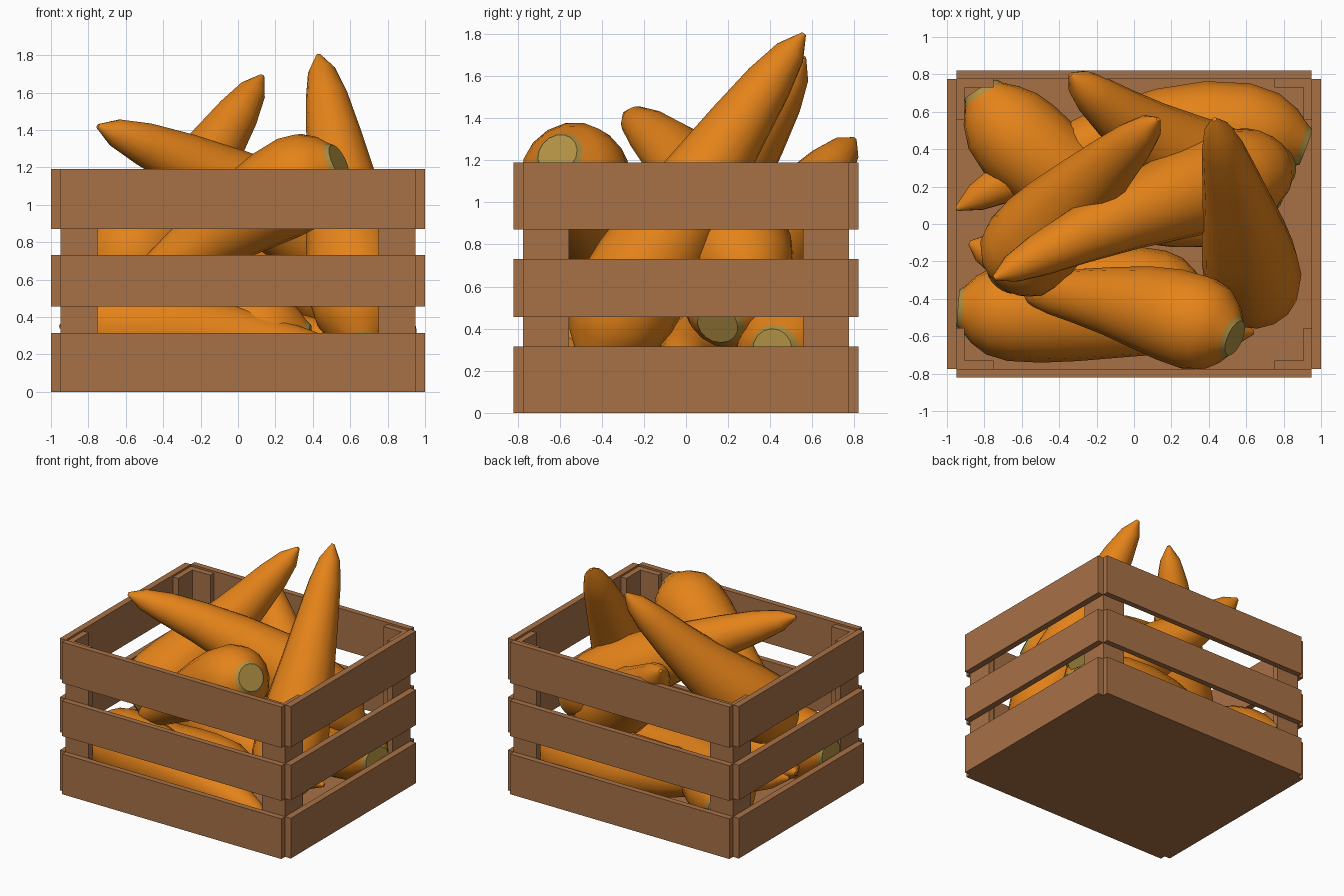
import bpy, bmesh, math
from mathutils import Vector

if "Cube" in bpy.data.objects:
    bpy.data.objects.remove(bpy.data.objects["Cube"])


def material(name, rgb):
    m = bpy.data.materials.new(name)
    m.diffuse_color = (*rgb, 1)
    m.use_nodes = True
    m.node_tree.nodes["Principled BSDF"].inputs["Base Color"].default_value = m.diffuse_color
    return m


WOOD = material("brown_wood", (0.39, 0.165, 0.062))
ORANGE = material("carrot_orange", (0.78, 0.227, 0.010))
OLIVE = material("olive_crown", (0.44, 0.28, 0.055))


def finish(bm, name, mats):
    bmesh.ops.recalc_face_normals(bm, faces=bm.faces)
    mesh = bpy.data.meshes.new(name)
    bm.to_mesh(mesh)
    bm.free()
    for m in mats:
        mesh.materials.append(m)
    ob = bpy.data.objects.new(name, mesh)
    bpy.context.collection.objects.link(ob)
    return ob


def box(name, x0, x1, y0, y1, z0, z1):
    bm = bmesh.new()
    bmesh.ops.create_cube(bm, size=1)
    for v in bm.verts:
        v.co = ((x0 + x1) / 2 + v.co.x * (x1 - x0),
                (y0 + y1) / 2 + v.co.y * (y1 - y0),
                (z0 + z1) / 2 + v.co.z * (z1 - z0))
    return finish(bm, name, [WOOD])


# Crate: floor, three rows of slats, L-shaped corner posts
box("crate_floor", -0.95, 0.95, -0.775, 0.775, 0, 0.05)
for i, (z0, z1) in enumerate([(0, 0.315), (0.455, 0.73), (0.87, 1.19)]):
    for s, side in ((-1, "front"), (1, "back")):
        box(f"{side}_slat_{i}", -0.95, 0.95, *sorted((s * 0.775, s * 0.82)), z0, z1)
    for s, side in ((-1, "left"), (1, "right")):
        box(f"{side}_slat_{i}", *sorted((s * 0.95, s * 1.0)), -0.775, 0.775, z0, z1)
for sx in (-1, 1):
    for sy in (-1, 1):
        box("corner_post_wide", *sorted((sx * 0.75, sx * 0.95)),
            *sorted((sy * 0.73, sy * 0.775)), 0.05, 1.175)
        box("corner_post_side", *sorted((sx * 0.905, sx * 0.95)),
            *sorted((sy * 0.555, sy * 0.73)), 0.05, 1.175)

# Carrot profile: (position along the axis, radius), crown to tip
PROFILE = [(0, 0.10), (0.02, 0.12), (0.06, 0.18), (0.12, 0.235), (0.2, 0.26),
           (0.32, 0.255), (0.45, 0.23), (0.6, 0.19), (0.75, 0.15), (0.87, 0.115),
           (0.95, 0.075), (1, 0.012)]
SIDES = 16


def carrot(name, base, mid, tip):
    """Sweep the profile along a smooth arc through three points."""
    a, b, c = Vector(base), Vector(mid), Vector(tip)
    bm = bmesh.new()
    rings = []
    u = (c - a).orthogonal().normalized()
    for t, r in PROFILE:
        p = a * (2 * t - 1) * (t - 1) + b * 4 * t * (1 - t) + c * t * (2 * t - 1)
        d = (a * (4 * t - 3) + b * (4 - 8 * t) + c * (4 * t - 1)).normalized()
        u = (u - d * u.dot(d)).normalized()
        w = d.cross(u)
        rings.append([bm.verts.new(p + (u * math.cos(k) + w * math.sin(k)) * r)
                      for k in (2 * math.pi * j / SIDES for j in range(SIDES))])
    for i in range(len(rings) - 1):
        for j in range(SIDES):
            k = (j + 1) % SIDES
            f = bm.faces.new((rings[i][j], rings[i][k], rings[i + 1][k], rings[i + 1][j]))
            f.smooth = True
            f.material_index = 1 if i == 0 else 0
    bm.faces.new(rings[0]).material_index = 1
    bm.faces.new(rings[-1])
    ob = finish(bm, name, [ORANGE, OLIVE])
    bpy.context.view_layer.objects.active = ob
    ob.select_set(True)
    bpy.ops.object.shade_smooth_by_angle(angle=math.radians(40))
    ob.select_set(False)


# Carrots on top of the pile
carrot("carrot_upright", (0.66, -0.44, 0.24), (0.58, -0.02, 0.96), (0.43, 0.56, 1.80))
carrot("carrot_across", (0.80, 0.31, 0.55), (0.12, 0.11, 1.03), (-0.75, -0.29, 1.42))
carrot("carrot_leaning", (-0.70, -0.30, 0.58), (-0.34, 0.11, 1.00), (0.13, 0.56, 1.69))
carrot("carrot_front", (0.54, -0.61, 1.23), (0.01, -0.44, 0.93), (-0.60, -0.36, 0.50))
carrot("carrot_back", (0.75, 0.15, 0.42), (0.18, 0.41, 0.82), (-0.34, 0.80, 1.30))
# Carrots on the floor
carrot("carrot_low_front", (-0.94, -0.45, 0.34), (-0.20, -0.51, 0.30), (0.64, -0.58, 0.15))
carrot("carrot_low_right", (0.92, 0.41, 0.30), (0.05, 0.48, 0.32), (-0.95, 0.08, 0.35))
carrot("carrot_low_left", (-0.82, 0.72, 0.32), (-0.20, 0.16, 0.33), (0.76, -0.02, 0.22))
carrot("carrot_low_middle", (0.38, -0.43, 0.26), (-0.25, -0.32, 0.30), (-0.88, -0.10, 0.30))
